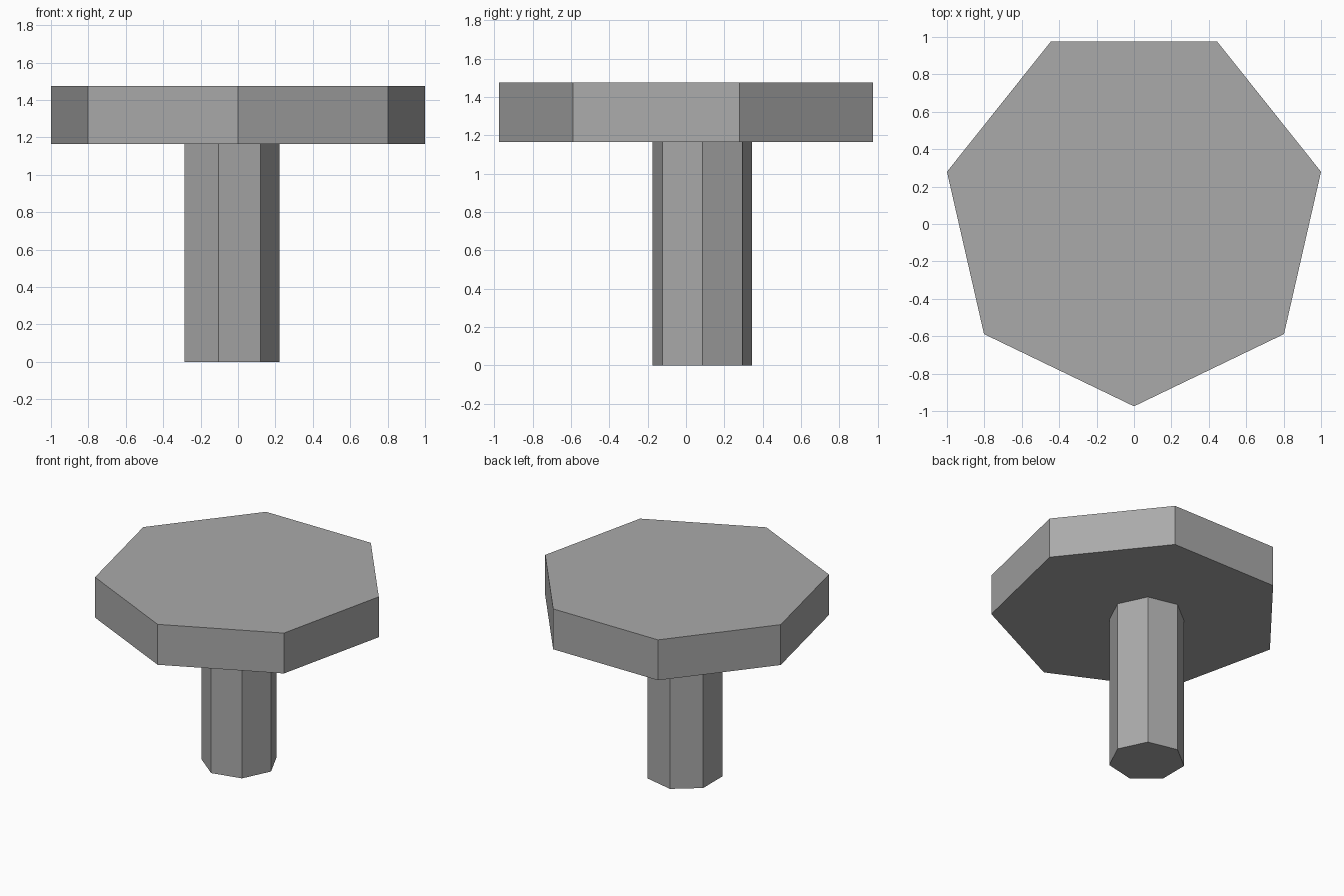
import bpy, bmesh, math

cube = bpy.data.objects.get("Cube")
if cube:
    bpy.data.objects.remove(cube, do_unlink=True)

grey = bpy.data.materials.new("plain_grey")
grey.use_nodes = True
colour = (0.4, 0.4, 0.4, 1)
grey.diffuse_color = colour
grey.node_tree.nodes["Principled BSDF"].inputs["Base Color"].default_value = colour

SIDES = 7


def prism(name, centre, radius, bottom, top, first_angle):
    """Seven-sided flat prism with one corner at first_angle."""
    bm = bmesh.new()
    ring = []
    for i in range(SIDES):
        a = first_angle + i * math.tau / SIDES
        ring.append(bm.verts.new((centre[0] + radius * math.cos(a),
                                  centre[1] + radius * math.sin(a), bottom)))
    base = bm.faces.new(ring)
    raised = bmesh.ops.extrude_face_region(bm, geom=[base], use_keep_orig=True)
    for v in raised["geom"]:
        if isinstance(v, bmesh.types.BMVert):
            v.co.z = top
    bmesh.ops.recalc_face_normals(bm, faces=bm.faces)
    mesh = bpy.data.meshes.new(name)
    bm.to_mesh(mesh)
    bm.free()
    mesh.materials.append(grey)
    obj = bpy.data.objects.new(name, mesh)
    bpy.context.collection.objects.link(obj)
    return obj


# Broad slab with a corner to the front
prism("table_top", (0, 0.051), 1.0257, 1.165, 1.475, -math.pi / 2)
# Off-centre post with a corner to the side
prism("post", (-0.046, 0.085), 0.267, 0, 1.165, 0)
